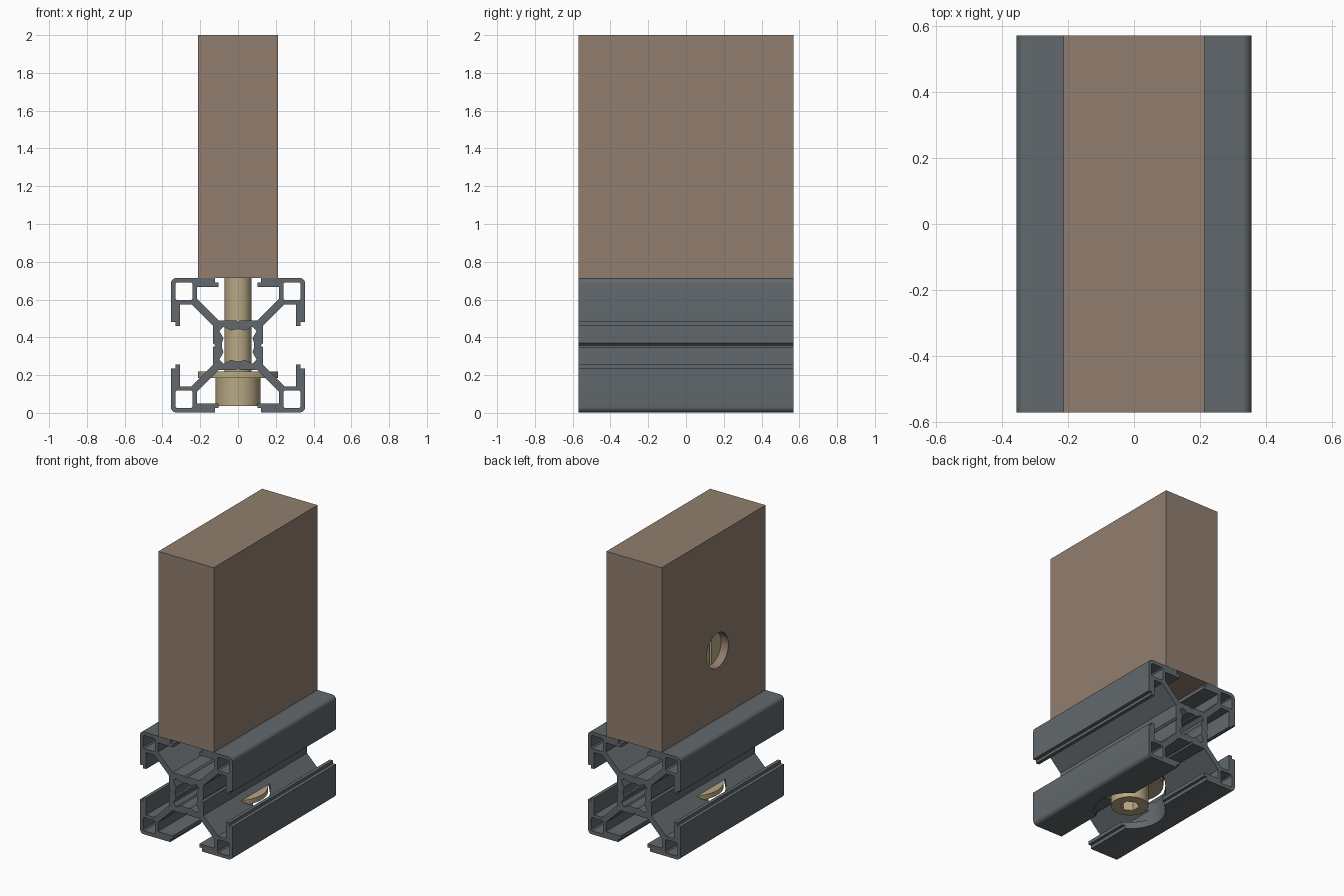
import bpy, bmesh, math

if "Cube" in bpy.data.objects:
    bpy.data.objects.remove(bpy.data.objects["Cube"])

L = 0.57          # half length along y
H = 0.356         # half width of the rail
CZ = 0.358        # height of the rail centre
YB = -0.042       # y position of the bolt axis
NZ = 1.19         # height of the cross hole


def material(name, srgb):
    m = bpy.data.materials.new(name)
    lin = [((c / 255 + 0.055) / 1.055) ** 2.4 for c in srgb]
    m.diffuse_color = (*lin, 1)
    m.use_nodes = True
    m.node_tree.nodes["Principled BSDF"].inputs["Base Color"].default_value = m.diffuse_color
    return m


WOOD = material("brown wood", (146, 126, 111))
GREY = material("grey metal", (97, 104, 108))
BRASS = material("pale brass", (184, 169, 133))


def finish(ob, name, mat, smooth=True):
    ob.name = name
    ob.data.materials.clear()
    ob.data.materials.append(mat)
    if smooth:
        bpy.ops.object.select_all(action='DESELECT')
        ob.select_set(True)
        bpy.context.view_layer.objects.active = ob
        bpy.ops.object.shade_smooth_by_angle(angle=math.radians(30))
    return ob


def cylinder(r, a, b, axis='z', y=YB, z=0, n=64):
    """Cylinder from a to b along z at (0, y), or along x at (y, z)."""
    if axis == 'z':
        loc, rot = (0, y, (a + b) / 2), (0, 0, 0)
    else:
        loc, rot = ((a + b) / 2, y, z), (0, math.pi / 2, 0)
    bpy.ops.mesh.primitive_cylinder_add(vertices=n, radius=r, depth=b - a,
                                        location=loc, rotation=rot)
    return bpy.context.object


def box(center, size):
    bpy.ops.mesh.primitive_cube_add(size=1, location=center)
    ob = bpy.context.object
    ob.scale = size
    bpy.ops.object.transform_apply(location=False, rotation=False, scale=True)
    return ob


def cut(ob, *cutters):
    for c in cutters:
        c.hide_render = True
        m = ob.modifiers.new("cut", 'BOOLEAN')
        m.operation = 'DIFFERENCE'
        m.solver = 'EXACT'
        m.object = c
        bpy.context.view_layer.objects.active = ob
        bpy.ops.object.modifier_apply(modifier=m.name)
        bpy.data.objects.remove(c, do_unlink=True)


def four_turns(pts):
    out = []
    for k in range(4):
        for x, z in pts:
            for _ in range(k):
                x, z = z, -x
            out.append((x, z))
    return out


# Slotted rail: one eighth of the outline, mirrored and turned
R = 0.03
eighth = [(0.011, 0.132), (0.104, 0.132), (0.217, 0.245), (0.217, 0.308),
          (0.102, 0.308), (0.102, 0.332), (0.122, 0.332), (0.122, H)]
corner = [(H - R + R * math.sin(t), H - R + R * math.cos(t))
          for t in (math.pi / 2 * i / 6 for i in range(7))]
outline = four_turns([(0, 0.12)] + eighth + corner +
                     [(z, x) for x, z in reversed(eighth)])

# Central bore with four diagonal pockets
bore = [(0.085 * math.sin(math.radians(a)), 0.085 * math.cos(math.radians(a)))
        for a in range(-25, 26, 5)]
bore += [(0.125 * math.sin(math.radians(a)), 0.125 * math.cos(math.radians(a)))
         for a in (38, 52)]
loops = [outline, four_turns(bore)]

# Square hollow in each corner
for sx in (-1, 1):
    for sz in (-1, 1):
        a, b, c = 0.24, 0.332, 0.008
        sq = [(a + c, a), (b - c, a), (b, a + c), (b, b - c),
              (b - c, b), (a + c, b), (a, b - c), (a, a + c)]
        loops.append([(sx * x, sz * z) for x, z in sq])

bm = bmesh.new()
for loop in loops:
    vs = [bm.verts.new((x, -L, z + CZ)) for x, z in loop]
    for i, v in enumerate(vs):
        bm.edges.new((v, vs[(i + 1) % len(vs)]))
bmesh.ops.triangle_fill(bm, use_beauty=True, edges=bm.edges[:], normal=(0, -1, 0))
ext = bmesh.ops.extrude_face_region(bm, geom=bm.faces[:], use_keep_orig=True)
bmesh.ops.translate(bm, vec=(0, 2 * L, 0),
                    verts=[g for g in ext["geom"] if isinstance(g, bmesh.types.BMVert)])
bmesh.ops.recalc_face_normals(bm, faces=bm.faces[:])
me = bpy.data.meshes.new("rail")
bm.to_mesh(me)
bm.free()
rail = bpy.data.objects.new("rail", me)
bpy.context.collection.objects.link(rail)
# Counterbore from below and clearance hole for the bolt
cut(rail, cylinder(0.227, -0.1, 0.223), cylinder(0.076, 0.1, 0.9))
finish(rail, "slotted_rail", GREY)

# Wooden block with blind cross hole and bolt hole
block = box((0, 0, (0.715 + 2) / 2), (0.426, 2 * L, 2 - 0.715))
cut(block, cylinder(0.12, -0.4, 0.16, 'x', z=NZ), cylinder(0.076, 0.5, 1.36))
finish(block, "wood_block", WOOD)

# Barrel nut with a slot in its face
nut = cylinder(0.117, -0.158, 0.158, 'x', z=NZ)
cut(nut, box((-0.158, YB, NZ), (0.06, 0.024, 0.4)))
finish(nut, "barrel_nut", BRASS)

# Bolt: head with hex socket, washer and shaft
head = cylinder(0.119, 0.037, 0.186)
cut(head, cylinder(0.06, -0.02, 0.12, n=6))
finish(head, "bolt_head", BRASS)
finish(cylinder(0.213, 0.185, 0.219), "washer", BRASS)
finish(cylinder(0.071, 0.2, 1.29), "bolt_shaft", BRASS)
